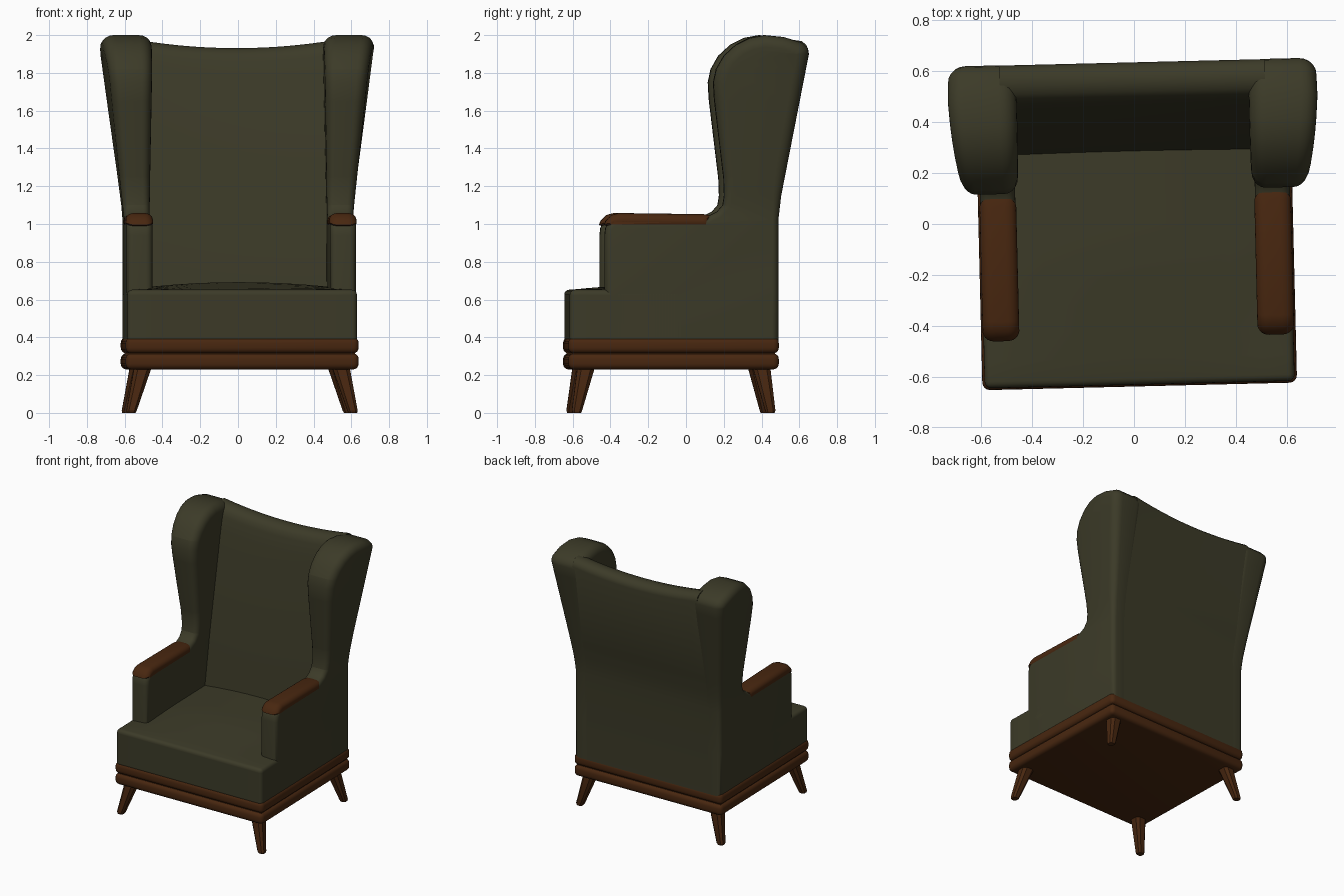
import bpy, bmesh, math
from mathutils import Matrix, Vector

if "Cube" in bpy.data.objects:
    bpy.data.objects.remove(bpy.data.objects["Cube"])

def material(name, rgb):
    m = bpy.data.materials.new(name)
    m.diffuse_color = (*rgb, 1)
    m.use_nodes = True
    m.node_tree.nodes["Principled BSDF"].inputs["Base Color"].default_value = m.diffuse_color
    return m

GREEN = material("olive upholstery", (0.045, 0.043, 0.021))
WOOD = material("brown wood", (0.065, 0.020, 0.005))
# the whole chair is turned very slightly
TURN = Matrix.Translation((0.007, 0, 0)) @ Matrix.Rotation(math.radians(1.4), 4, 'Z')

def finish(bm, name, mat, angle=40):
    bmesh.ops.recalc_face_normals(bm, faces=bm.faces)
    bm.transform(TURN)
    me = bpy.data.meshes.new(name)
    bm.to_mesh(me)
    bm.free()
    me.materials.append(mat)
    ob = bpy.data.objects.new(name, me)
    bpy.context.collection.objects.link(ob)
    bpy.ops.object.select_all(action='DESELECT')
    ob.select_set(True)
    bpy.context.view_layer.objects.active = ob
    bpy.ops.object.shade_smooth_by_angle(angle=math.radians(angle))
    return ob

def loft(rings):
    bm = bmesh.new()
    rows = [[bm.verts.new(p) for p in r] for r in rings]
    n = len(rows[0])
    for a, b in zip(rows, rows[1:]):
        for i in range(n):
            bm.faces.new((a[i], a[(i + 1) % n], b[(i + 1) % n], b[i]))
    bm.faces.new(rows[0])
    bm.faces.new(rows[-1])
    return bm

def inset_dirs(pts):
    """Mitred inward direction for every profile point."""
    n = len(pts)
    area = sum(pts[i][0] * pts[(i + 1) % n][1] - pts[(i + 1) % n][0] * pts[i][1] for i in range(n))
    s = 1 if area > 0 else -1
    out = []
    for i in range(n):
        p, q, r = (Vector(pts[(i + k) % n]) for k in (-1, 0, 1))
        a, b = (q - p).normalized(), (r - q).normalized()
        na, nb = Vector((-a.y, a.x)) * s, Vector((-b.y, b.x)) * s
        m = (na + nb).normalized()
        out.append(m / max(0.6, m.dot(na)))
    return out

def rounded_slab(pts, x0, x1, rx, radius, n=5):
    """Side profile (y, z) extruded along x with rounded rims."""
    dirs = inset_dirs(pts)
    steps = [(x0 + rx * (1 - math.cos(a)), 1 - math.sin(a))
             for a in (math.pi / 2 * i / n for i in range(n + 1))]
    steps += [(x0 + x1 - x, k) for x, k in reversed(steps)]
    return loft([[(x, p[0] + d.x * k * radius(p[1]), p[1] + d.y * k * radius(p[1]))
                  for p, d in zip(pts, dirs)] for x, k in steps])

def box(x, y0, y1, z0, z1):
    bm = bmesh.new()
    bmesh.ops.create_cube(bm, size=1)
    for v in bm.verts:
        v.co = Vector((v.co.x * 2 * x, y0 + (v.co.y + .5) * (y1 - y0), z0 + (v.co.z + .5) * (z1 - z0)))
    return bm

def bevel_sharp(bm, width, seg):
    edges = [e for e in bm.edges if e.calc_face_angle(0) > 0.8]
    bmesh.ops.bevel(bm, geom=edges, offset=width, segments=seg, profile=0.5, affect='EDGES')

# arms and flared wings: one profile per side
SIDE = [(0.475, 0.36), (0.475, 0.7), (0.475, 1.02), (0.49, 1.15), (0.515, 1.28), (0.635, 1.9),
        (0.63, 1.93), (0.60, 1.96), (0.50, 1.99), (0.40, 2.0), (0.32, 1.985), (0.25, 1.95),
        (0.185, 1.89), (0.145, 1.82), (0.13, 1.75), (0.135, 1.66), (0.185, 1.24), (0.188, 1.15),
        (0.18, 1.10), (0.15, 1.065), (0.10, 1.04), (-0.38, 1.035), (-0.42, 1.015),
        (-0.440, 0.98), (-0.445, 0.94), (-0.445, 0.36)]
CAP = [(0.115, 0.975), (0.115, 1.045), (0.08, 1.052), (-0.37, 1.058), (-0.41, 1.047),
       (-0.44, 1.015), (-0.447, 0.995), (-0.40, 0.975)]
X0, X1 = 0.470, 0.608

def wing_radius(z):
    return 0.033 + 0.03 * min(1, max(0, (z - 1.05) / 0.3))

for s, side in ((1, "right"), (-1, "left")):
    bm = rounded_slab(SIDE, X0, X1, 0.035, wing_radius)
    for z in (1.1, 1.25, 1.45, 1.65, 1.82):
        bmesh.ops.bisect_plane(bm, geom=bm.verts[:] + bm.edges[:] + bm.faces[:],
                               plane_co=(0, 0, z), plane_no=(0, 0, 1))
    for v in bm.verts:
        f = min(1.1, max(0, (v.co.z - 1.05) / 0.88))
        t = (v.co.x - X0) / (X1 - X0)
        forward = 0.03 * f * max(0, 0.5 - v.co.y) / 0.35
        inner, outer = X0 - 0.015 * f, X1 + 0.118 * f - forward
        v.co.x = s * (inner + t * (outer - inner))
    finish(bm, side + "_arm_and_wing", GREEN)

    # wooden armrest
    bm = rounded_slab(CAP, X0 - 0.003, X1 + 0.003, 0.045, lambda z: 0.035)
    for v in bm.verts:
        v.co.x *= s
    finish(bm, side + "_armrest", WOOD)

# back cushion with a dipped top edge
BACK = [(0.275, 0.36), (0.275, 0.62), (0.46, 1.75), (0.482, 1.86), (0.495, 1.895), (0.52, 1.92),
        (0.56, 1.931), (0.60, 1.925), (0.625, 1.905), (0.634, 1.875), (0.515, 1.28),
        (0.49, 1.15), (0.475, 1.02), (0.475, 0.36)]
rings = []
for i in range(15):
    x = -0.52 + 1.04 * i / 14
    rings.append([(x, y, z + (0.035 * (x / 0.47) ** 2 if z > 1.7 else 0)) for y, z in BACK])
finish(loft(rings), "backrest", GREEN)

# seat, gently domed
bm = box(0.608, -0.63, 0.42, 0.37, 0.652)
bmesh.ops.subdivide_edges(bm, edges=bm.edges[:], cuts=9, use_grid_fill=True)
for v in bm.verts:
    if v.co.z > 0.65:
        v.co.z += 0.04 * (1 - (v.co.x / 0.608) ** 2) * min(1, (v.co.y + 0.63) / 0.5)
bevel_sharp(bm, 0.026, 4)
finish(bm, "seat", GREEN)

# base: two rounded mouldings around a core
finish(box(0.598, -0.617, 0.457, 0.25, 0.39), "base_core", WOOD)
for name, z0 in (("lower_moulding", 0.23), ("upper_moulding", 0.315)):
    bm = box(0.617, -0.637, 0.477, z0, z0 + 0.085)
    bevel_sharp(bm, 0.03, 4)
    finish(bm, name, WOOD)

# splayed, tapered legs with chamfered corners
def leg_ring(cx, cy, z, h):
    c = h * 0.55
    return [(cx + a, cy + b, z) for a, b in
            ((h, -c), (h, c), (c, h), (-c, h), (-h, c), (-h, -c), (-c, -h), (c, -h))]

for s, side in ((1, "right"), (-1, "left")):
    for end, top_y, foot_y in (("front", -0.540, -0.592), ("back", 0.385, 0.432)):
        bm = loft([leg_ring(s * 0.587, foot_y, 0, 0.022),
                   leg_ring(s * 0.585, foot_y, 0.012, 0.027),
                   leg_ring(s * 0.522, top_y, 0.25, 0.047)])
        finish(bm, side + "_" + end + "_leg", WOOD, 30)
